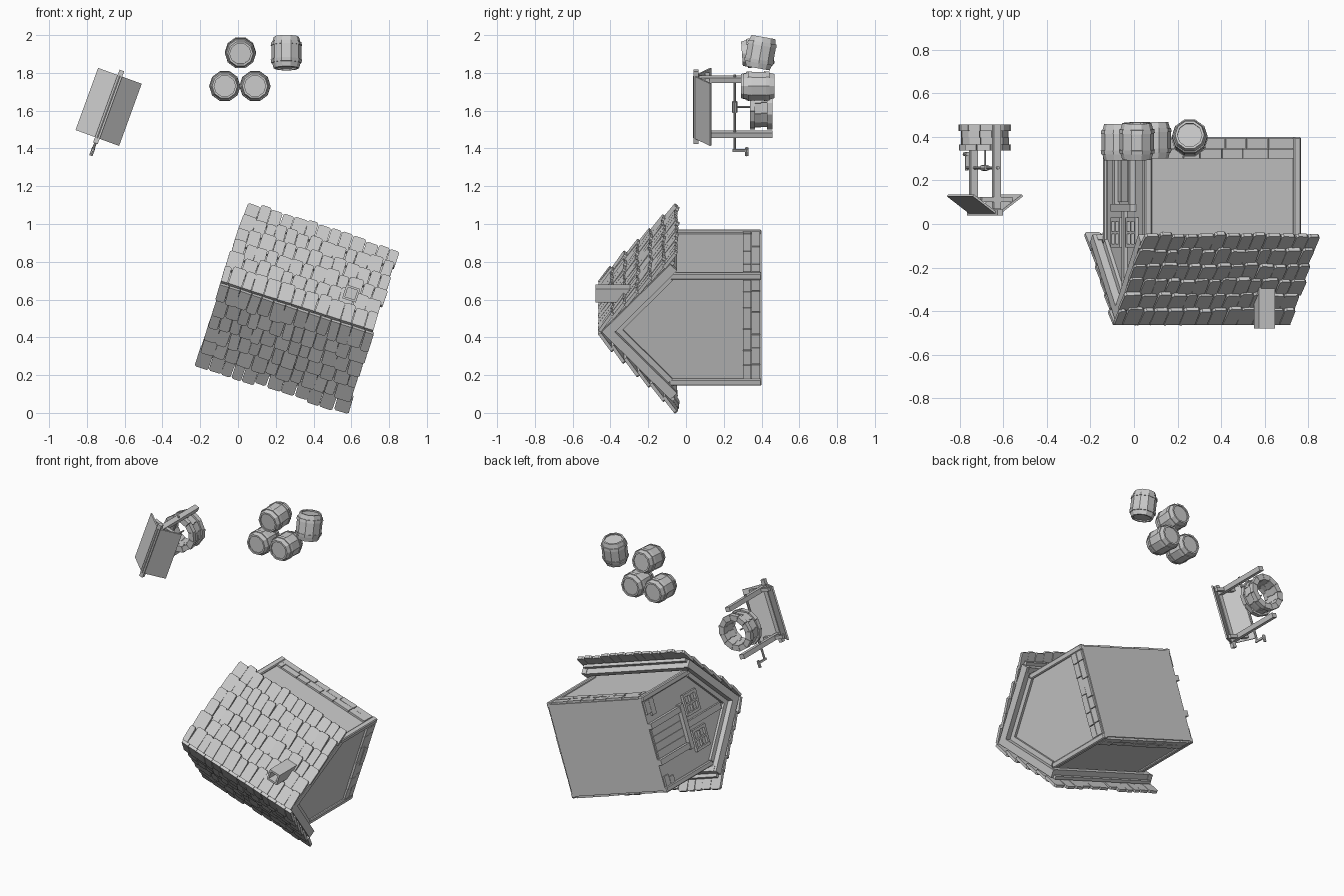
import bpy, bmesh, math, random
from mathutils import Matrix, Vector

random.seed(4)
cube = bpy.data.objects.get("Cube")
if cube:
    bpy.data.objects.remove(cube)

mat = bpy.data.materials.new("plain grey")
mat.use_nodes = True
GREY = (0.6, 0.6, 0.6, 1)
mat.diffuse_color = GREY
mat.node_tree.nodes["Principled BSDF"].inputs["Base Color"].default_value = GREY


def T(x, y, z):
    return Matrix.Translation((x, y, z))


def R(deg, axis):
    return Matrix.Rotation(math.radians(deg), 4, axis)


def box(bm, size, loc, m=Matrix()):
    bmesh.ops.create_cube(bm, size=1, matrix=m @ T(*loc) @ Matrix.Diagonal((*size, 1)))


def prism(bm, pts, depth, m=Matrix()):
    """Extrude a flat outline along local z."""
    low = [bm.verts.new(m @ Vector((x, y, 0))) for x, y in pts]
    top = [bm.verts.new(m @ Vector((x, y, depth))) for x, y in pts]
    bm.faces.new(low[::-1])
    bm.faces.new(top)
    n = len(pts)
    for i in range(n):
        j = (i + 1) % n
        bm.faces.new((low[i], low[j], top[j], top[i]))


def rod(bm, a, b, r, sides=8):
    a, b = Vector(a), Vector(b)
    m = T(*((a + b) / 2)) @ (b - a).to_track_quat('Z', 'Y').to_matrix().to_4x4()
    bmesh.ops.create_cone(bm, cap_ends=True, segments=sides, radius1=r, radius2=r,
                          depth=(b - a).length, matrix=m)


def finish(name, bm, m):
    bmesh.ops.recalc_face_normals(bm, faces=bm.faces)
    me = bpy.data.meshes.new(name)
    bm.to_mesh(me)
    bm.free()
    me.materials.append(mat)
    ob = bpy.data.objects.new(name, me)
    ob.matrix_world = m
    bpy.context.collection.objects.link(ob)


# ---- House: local x along the ridge, z up from its floor ----
HOUSE = T(0.312, 0.4, 0.557) @ R(18, 'Y') @ R(90, 'X')
HX, HY, EAVE, APEX = 0.365, 0.3, 0.51, 0.8
ALONG_X = Matrix(((0, 0, 1, 0), (1, 0, 0, 0), (0, 1, 0, 0), (0, 0, 0, 1)))

bm = bmesh.new()
prism(bm, [(-HY, 0), (HY, 0), (HY, EAVE), (0, APEX), (-HY, EAVE)], 2 * HX, T(-HX, 0, 0) @ ALONG_X)
finish("house_walls", bm, HOUSE)

bm = bmesh.new()
for sx in (-1, 1):
    for sy in (-1, 1):
        box(bm, (0.036, 0.036, 0.49), (sx * 0.36, sy * 0.295, 0.245))
bmesh.ops.bevel(bm, geom=bm.edges[:], offset=0.006, segments=1, affect='EDGES')
finish("corner_posts", bm, HOUSE)

# Two courses of stone around the base, leaving out the doorway
bm = bmesh.new()
for k in range(4):
    half, out = ((HY, HX), (HX, HY))[k % 2]
    for row in range(2):
        s = -half + 0.022
        while s < half - 0.03:
            e = min(s + random.uniform(0.07, 0.13), half - 0.022)
            if half - 0.022 - e < 0.03:
                e = half - 0.022
            if not (k == 2 and s < 0.13 and e > -0.13):
                d = random.uniform(0.018, 0.026)
                box(bm, (d, e - s - 0.004, 0.044), (out + 0.002, (s + e) / 2, 0.03 + row * 0.047), R(90 * k, 'Z'))
            s = e
finish("stone_base", bm, HOUSE)

# ---- Roof: slope frames start at the ridge, local -y runs downhill ----
PITCH = 44


def slope(side, apex, pitch):
    return R(180 if side > 0 else 0, 'Z') @ T(0, 0, apex) @ R(pitch, 'X')


boards, beams, tiles = bmesh.new(), bmesh.new(), bmesh.new()
for side in (-1, 1):
    m = slope(side, 0.85, PITCH)
    box(boards, (0.8, 0.545, 0.02), (0, -0.2725, -0.01), m)
    for sx in (-1, 1):
        box(beams, (0.036, 0.52, 0.05), (sx * 0.4, -0.265, -0.028), m)
        box(beams, (0.02, 0.45, 0.035), (sx * 0.372, -0.235, -0.065), m)
    box(beams, (0.8, 0.035, 0.04), (0, -0.505, -0.035), m)
    # Staggered, slightly uneven shingles
    for row in range(6):
        x = -0.425 + random.uniform(-0.008, 0.008)
        while x < 0.4:
            w = random.uniform(0.052, 0.08)
            if x + w > 0.395:
                w = 0.425 + random.uniform(-0.006, 0.008) - x
            ln = 0.115 + random.uniform(-0.01, 0.01)
            h, c = w / 2 - 0.0015, 0.009
            outline = [(-h, 0), (-h, c - ln), (c - h, -ln), (h - c, -ln), (h, c - ln), (h, 0)]
            lift = R(-8 + random.uniform(-2, 2), 'X') @ R(random.uniform(-2, 2), 'Z')
            prism(tiles, outline, 0.018, m @ T(x + w / 2, -0.098 * row, 0) @ lift)
            x += w
finish("roof_boards", boards, HOUSE)
finish("roof_beams", beams, HOUSE)
finish("roof_shingles", tiles, HOUSE)

# Hollow square chimney
bm = bmesh.new()
for k in range(4):
    box(bm, (0.012, 0.076, 0.22), (0.032, 0, 0.77), T(0.25, 0.16, 0) @ R(90 * k, 'Z'))
box(bm, (0.06, 0.06, 0.02), (0.25, 0.16, 0.8))
finish("chimney", bm, HOUSE)

# ---- Door and windows on the -x gable ----
bm = bmesh.new()
for k in range(4):
    box(bm, (0.012, 0.047, 0.29), (-HX - 0.003, -0.0735 + 0.049 * k, 0.155))
finish("door_planks", bm, HOUSE)

bm = bmesh.new()
for sy in (-1, 1):
    box(bm, (0.035, 0.036, 0.31), (-HX - 0.008, sy * 0.118, 0.155))
box(bm, (0.038, 0.29, 0.036), (-HX - 0.01, 0, 0.325))
box(bm, (0.024, 0.04, 0.36), (-HX - 0.006, 0, 0.52))
finish("door_frame", bm, HOUSE)

bm = bmesh.new()
for sy in (-1, 1):
    c = T(-HX - 0.006, sy * 0.115, 0.44)
    for off in (-0.06, 0, 0.06):
        wide = 0.018 if off else 0.012
        box(bm, (0.024, wide, 0.138), (0, off, 0), c)
        box(bm, (0.022, 0.138, wide), (0, 0, off), c)
finish("window_frames", bm, HOUSE)

# ---- Well: local y along its ridge, z up ----
WELL = T(-0.685, 0.458, 1.62) @ R(20, 'Y') @ R(90, 'X')

bm = bmesh.new()
SEG = 12
for z, h, r in ((0, 0.03, 0.12), (0.03, 0.031, 0.11), (0.061, 0.031, 0.11), (0.092, 0.028, 0.12)):
    turn = random.random()
    for i in range(SEG):
        a, b = (2 * math.pi * (i + turn + g) / SEG for g in (0.02, 0.98))
        ro = r + random.uniform(-0.003, 0.003)
        prism(bm, [(q * math.cos(t), q * math.sin(t)) for q, t in
                   ((ro, a), (ro, b), (0.082, b), (0.082, a))], h, T(0, 0, z))
finish("well_stones", bm, WELL)

bm = bmesh.new()
for sy in (-1, 1):
    box(bm, (0.034, 0.03, 0.39), (0, sy * 0.155, 0.195))
    box(bm, (0.15, 0.022, 0.024), (0, sy * 0.155, 0.345))
box(bm, (0.026, 0.41, 0.026), (0, 0, 0.405))
finish("well_posts", bm, WELL)

bm = bmesh.new()
for side in (-1, 1):
    box(bm, (0.35, 0.152, 0.01), (0, -0.076, -0.005), R(90, 'Z') @ slope(side, 0.42, 36))
finish("well_roof", bm, WELL)

bm = bmesh.new()
rod(bm, (0, -0.25, 0.2), (0, 0.18, 0.2), 0.007)
rod(bm, (0, -0.03, 0.2), (0, 0.03, 0.2), 0.014)
rod(bm, (0, 0, 0.2), (0, 0, 0.06), 0.005, 6)
box(bm, (0.014, 0.012, 0.085), (0, -0.245, 0.17))
rod(bm, (0, -0.275, 0.137), (0, -0.23, 0.137), 0.009)
finish("well_winch", bm, WELL)

# ---- Barrels: one turned profile with two hoops ----
HALF = [(0.079, 0.038), (0.083, 0.038), (0.08, 0.056), (0.075, 0.056),
        (0.067, 0.084), (0.056, 0.084), (0.056, 0.076)]
PROFILE = [(r, -z) for r, z in HALF[::-1]] + HALF


def barrel(name, m, sides=10):
    bm = bmesh.new()
    rings = []
    for r, z in PROFILE:
        rings.append([bm.verts.new((r * math.cos(2 * math.pi * i / sides),
                                    r * math.sin(2 * math.pi * i / sides), z)) for i in range(sides)])
    for lo, hi in zip(rings, rings[1:]):
        for i in range(sides):
            j = (i + 1) % sides
            bm.faces.new((lo[i], lo[j], hi[j], hi[i]))
    bm.faces.new(rings[0][::-1])
    bm.faces.new(rings[-1])
    finish(name, bm, m)


LYING = R(90, 'X')
barrel("barrel_low_right", T(-0.07, 0.375, 1.73) @ LYING)
barrel("barrel_low_left", T(0.09, 0.385, 1.73) @ LYING)
barrel("barrel_stacked", T(0.013, 0.38, 1.907) @ R(4, 'X') @ LYING)
barrel("barrel_upright", T(0.256, 0.395, 1.907) @ R(-10, 'X'))
